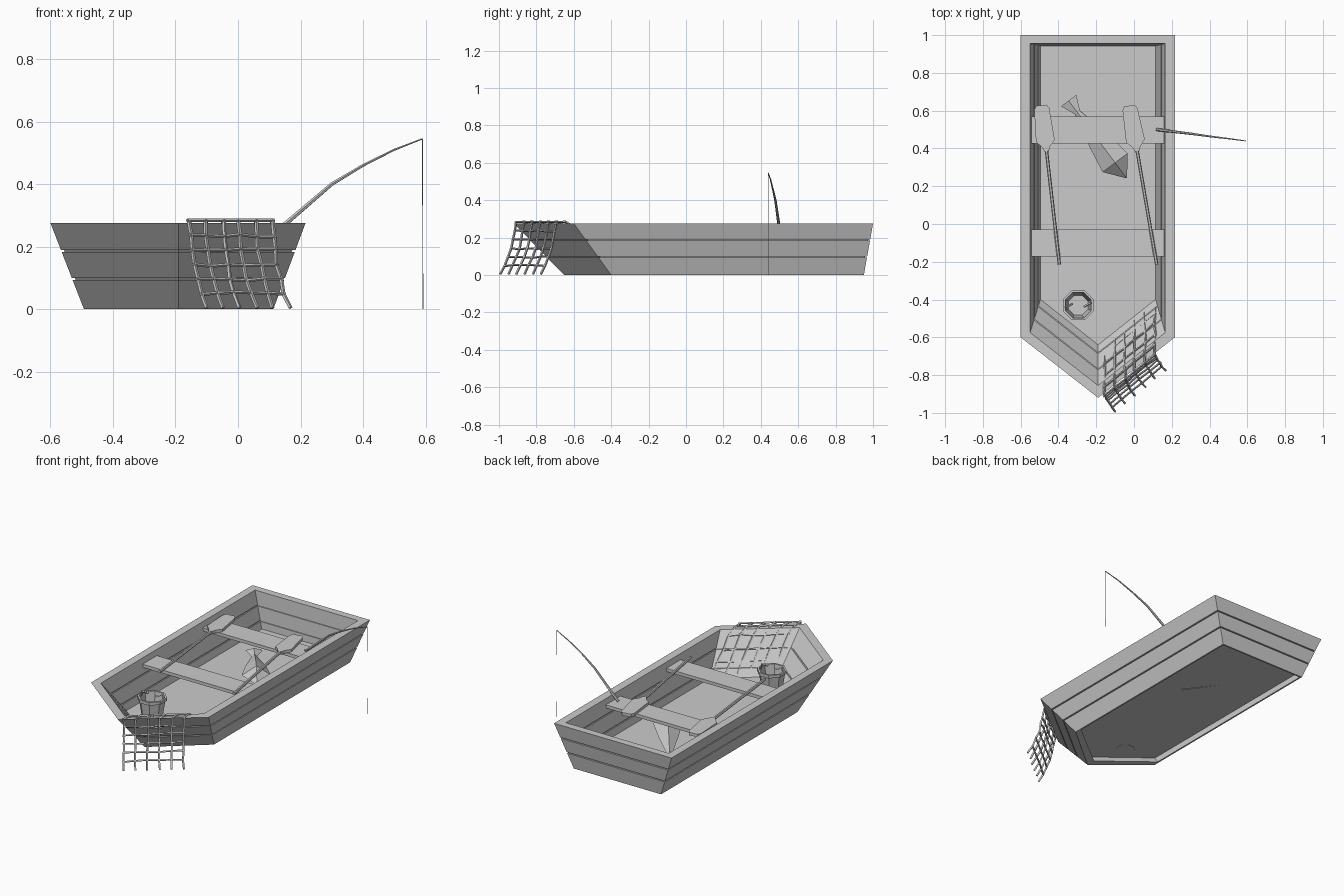
import bpy, bmesh, math, random
from mathutils import Vector, Matrix

if "Cube" in bpy.data.objects:
    bpy.data.objects.remove(bpy.data.objects["Cube"])

random.seed(4)


def mesh_object(name, bm):
    bmesh.ops.recalc_face_normals(bm, faces=bm.faces)
    me = bpy.data.meshes.new(name)
    bm.to_mesh(me)
    bm.free()
    ob = bpy.data.objects.new(name, me)
    bpy.context.collection.objects.link(ob)
    return ob


def loft(name, rings, closed=False):
    """Skin a list of equal-length point rings; cap the ends or join them."""
    bm = bmesh.new()
    vs = [[bm.verts.new(p) for p in r] for r in rings]
    n = len(rings[0])
    for a, b in zip(vs, vs[1:] + ([vs[0]] if closed else [])):
        for i in range(n):
            bm.faces.new((a[i], a[(i + 1) % n], b[(i + 1) % n], b[i]))
    if not closed:
        bm.faces.new(vs[0])
        bm.faces.new(vs[-1])
    return mesh_object(name, bm)


def tube(name, paths, r, radii=None, res=0):
    cu = bpy.data.curves.new(name, 'CURVE')
    cu.dimensions = '3D'
    cu.bevel_depth = r
    cu.bevel_resolution = res
    cu.use_fill_caps = True
    for path in paths:
        sp = cu.splines.new('POLY')
        sp.points.add(len(path) - 1)
        for i, p in enumerate(path):
            sp.points[i].co = (*p, 1)
            sp.points[i].radius = radii[i] if radii else 1
        sp.use_smooth = False
    ob = bpy.data.objects.new(name, cu)
    bpy.context.collection.objects.link(ob)
    return ob


def box(name, x0, x1, y0, y1, z0, z1):
    q = [(x0, y0), (x1, y0), (x1, y1), (x0, y1)]
    return loft(name, [[(*p, z) for p in q] for z in (z0, z1)])


# Hull: planked walls with grooves outside and inside
H, CX, FLOOR = 0.275, -0.19, 0.05
outer_low = [(-.493, .951), (.113, .951), (.113, -.4), (CX, -.652), (-.493, -.4)]
outer_top = [(-.6, 1), (.216, 1), (.216, -.6), (CX, -.92), (-.6, -.6)]
inner_low = [(-.483, .94), (.103, .94), (.103, -.36), (CX, -.592), (-.483, -.36)]
inner_top = [(-.55, .955), (.165, .955), (.165, -.575), (CX, -.855), (-.55, -.575)]


def hull_ring(low, top, z, push=0):
    out = []
    for a, b in zip(low, top):
        p = Vector(a).lerp(Vector(b), z / H)
        if abs(p.x - CX) > .01:
            p.x += push if p.x > CX else -push
        p.y += push if p.y > 0 else -push
        out.append((*p, z))
    return out


rings = [hull_ring(outer_low, outer_top, 0)]
for z in (.093, .183):
    for dz, push in ((0, 0), (0, -.01), (.007, -.01), (.007, 0)):
        rings.append(hull_ring(outer_low, outer_top, z + dz, push))
rings += [hull_ring(outer_low, outer_top, H), hull_ring(inner_low, inner_top, H)]
for z in (.190, .100):
    for dz, push in ((0, 0), (0, .006), (-.007, .006), (-.007, 0)):
        rings.append(hull_ring(inner_low, inner_top, z + dz, push))
rings.append(hull_ring(inner_low, inner_top, 0))
loft("hull_planks", rings, closed=True)

# Raised floor
loft("floor", [hull_ring(inner_low, inner_top, z, .003) for z in (FLOOR - .003, FLOOR)])

# Seats
for name, y0, y1 in (("rear_seat", .425, .57), ("middle_seat", -.172, -.03)):
    box(name, -.545, .162, y0, y1, .222, .242)

# Oars: flat blade plus shaft, lying across the seats
half = [(.012, 0), (.022, .025), (.05, .055), (.04, .225), (.028, .245)]
blade = half + [(-x, y) for x, y in reversed(half)]
for name, hx, nx in (("left_oar", -.395, -.463), ("right_oar", .12, .017)):
    neck = Vector((nx, .385, .25))
    M = Matrix.Translation(neck) @ Matrix.Rotation(math.atan2(hx - nx, .6), 4, 'Z')
    loft(name + "_blade", [[M @ Vector((x, y, z)) for x, y in blade] for z in (-.009, .009)])
    tube(name + "_shaft", [[(hx, -.215, .25), tuple(M @ Vector((0, .01, 0)))]], .009, res=1)

# Bucket: eight-sided and hollow, with two handle stubs
B = Vector((-.295, -.43, 0))


def octagon(r, z):
    return [B + Vector((r * math.cos(math.tau * (i + .5) / 8),
                        r * math.sin(math.tau * (i + .5) / 8), z)) for i in range(8)]


loft("bucket", [octagon(r, z) for r, z in
                ((.056, .045), (.077, .185), (.085, .185), (.086, .205), (.074, .205), (.056, .065))])
tube("bucket_handle", [[B + Vector((s * .072, s * .012, .19)), B + Vector((s * .062, s * .01, .225)),
                        B + Vector((s * .03, s * -.008, .215))] for s in (-1, 1)], .006)

# Fish: diamond sections along a diagonal axis, with a flared tail
snout = Vector((-.04, .245, 0))
axis = Vector((-.6, .8, 0)).normalized()
side = Vector((axis.y, -axis.x, 0))
fish = []
for s, w, h, z in ((0, .004, .004, .09), (.1, .083, .058, .102), (.24, .06, .045, .091),
                   (.43, .016, .018, .066), (.51, .05, .012, .068)):
    c = snout + axis * s + Vector((0, 0, z))
    up = Vector((0, 0, h))
    fish.append([c + side * w, c + up, c - side * w, c - up])
loft("fish", fish)

# Fishing rod and line
tip = (.59, .44, .545)
tube("fishing_rod", [[(.12, .5, .248), (.16, .495, .28), (.3, .478, .4), (.4, .464, .46),
                      (.5, .452, .51), tip]], .008, [1, 1, .8, .6, .45, .3], 1)
tube("fishing_line", [[tip, (.592, .44, 0)]], .0012)

# Net draped over the right side of the bow
drape = [(-.155, -.64, .068), (-.155, -.69, .125), (-.155, -.74, .185), (-.155, -.80, .25),
         (-.155, -.86, .284), (-.155, -.908, .284), (-.153, -.916, .235), (-.148, -.924, .19),
         (-.140, -.935, .14), (-.130, -.950, .095), (-.117, -.970, .05), (-.1, -.992, .004)]


def jit(k=.004):
    return random.uniform(-k, k)


grid = []
for i in range(6):
    grid.append([Vector(p) + Vector((.053 * i + jit(), .043 * i + jit(.002),
                                     0 if j in (0, 4, 5, 11) else jit()))
                 for j, p in enumerate(drape)])
tube("net_long_strands", grid, .0065)
rows = []
for j in range(1, len(drape) - 1):
    row = [c[j] for c in grid]
    e = (row[-1] - row[0]).normalized() * .007
    rows.append([row[0] - e] + row + [row[-1] + e])
tube("net_cross_strands", rows, .0055)
